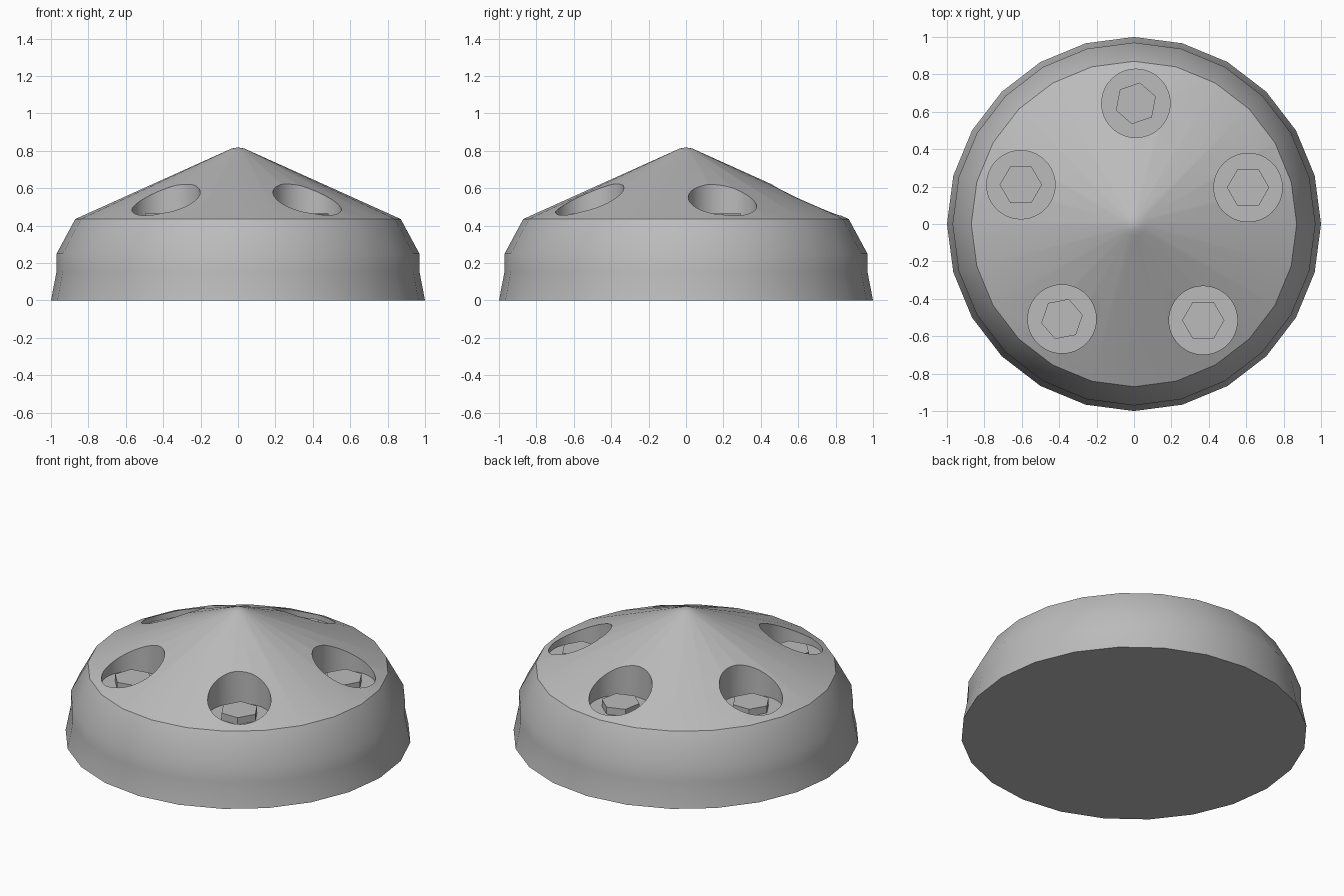
import bpy, bmesh
from math import pi, sin, cos, radians
from mathutils import Matrix

cube = bpy.data.objects.get("Cube")
if cube:
    bpy.data.objects.remove(cube, do_unlink=True)

SIDES = 24
POCKET_RADIUS, POCKET_FLOOR = 0.183, 0.42
BOLT_RADIUS, BOLT_TOP = 0.113, 0.465
# x, y and bolt turn in degrees for each pocket
POCKETS = [(0.01, 0.645, 49), (0.61, 0.195, 30), (0.37, -0.515, 30),
           (-0.385, -0.508, 41), (-0.605, 0.21, 30)]

grey = bpy.data.materials.new("mid grey")
grey.use_nodes = True
colour = (0.5, 0.5, 0.5, 1)
grey.diffuse_color = colour
grey.node_tree.nodes["Principled BSDF"].inputs["Base Color"].default_value = colour


def make_object(name, bm):
    bmesh.ops.recalc_face_normals(bm, faces=bm.faces)
    mesh = bpy.data.meshes.new(name)
    bm.to_mesh(mesh)
    bm.free()
    mesh.materials.append(grey)
    obj = bpy.data.objects.new(name, mesh)
    bpy.context.collection.objects.link(obj)
    return obj


def add_prism(bm, x, y, low, high, radius, sides, turn=0):
    place = Matrix.Translation((x, y, (low + high) / 2)) @ Matrix.Rotation(radians(turn), 4, 'Z')
    bmesh.ops.create_cone(bm, cap_ends=True, segments=sides, radius1=radius,
                          radius2=radius, depth=high - low, matrix=place)


# Body: lathed dome with a conical roof and a flat underside
profile = [(1, 0), (0.97, 0.155), (0.97, 0.25), (0.87, 0.435),
           (0.065, 0.798), (0.035, 0.812)]
bm = bmesh.new()
rings = []
for r, z in profile:
    rings.append([bm.verts.new((r * cos(2 * pi * i / SIDES), r * sin(2 * pi * i / SIDES), z))
                  for i in range(SIDES)])
for a, b in zip(rings, rings[1:]):
    for i in range(SIDES):
        j = (i + 1) % SIDES
        bm.faces.new((a[i], a[j], b[j], b[i]))
tip = bm.verts.new((0, 0, 0.818))
for i in range(SIDES):
    bm.faces.new((rings[-1][i], rings[-1][(i + 1) % SIDES], tip))
bm.faces.new(rings[0][::-1])
body = make_object("dome_body", bm)

# Round pockets sunk into the roof
bm = bmesh.new()
for x, y, turn in POCKETS:
    add_prism(bm, x, y, POCKET_FLOOR, 1.0, POCKET_RADIUS, 48)
cutter = make_object("pocket_cutter", bm)
cutter.hide_render = True

cut = body.modifiers.new("pockets", 'BOOLEAN')
cut.operation = 'DIFFERENCE'
cut.solver = 'EXACT'
cut.object = cutter
bpy.ops.object.select_all(action='DESELECT')
bpy.context.view_layer.objects.active = body
body.select_set(True)
bpy.ops.object.modifier_apply(modifier=cut.name)
bpy.data.objects.remove(cutter, do_unlink=True)
bpy.ops.object.shade_smooth_by_angle(angle=radians(30))

# Hexagonal bolt heads on the pocket floors
for n, (x, y, turn) in enumerate(POCKETS, 1):
    bm = bmesh.new()
    add_prism(bm, x, y, POCKET_FLOOR - 0.01, BOLT_TOP, BOLT_RADIUS, 6, turn)
    make_object(f"bolt_head_{n}", bm)
